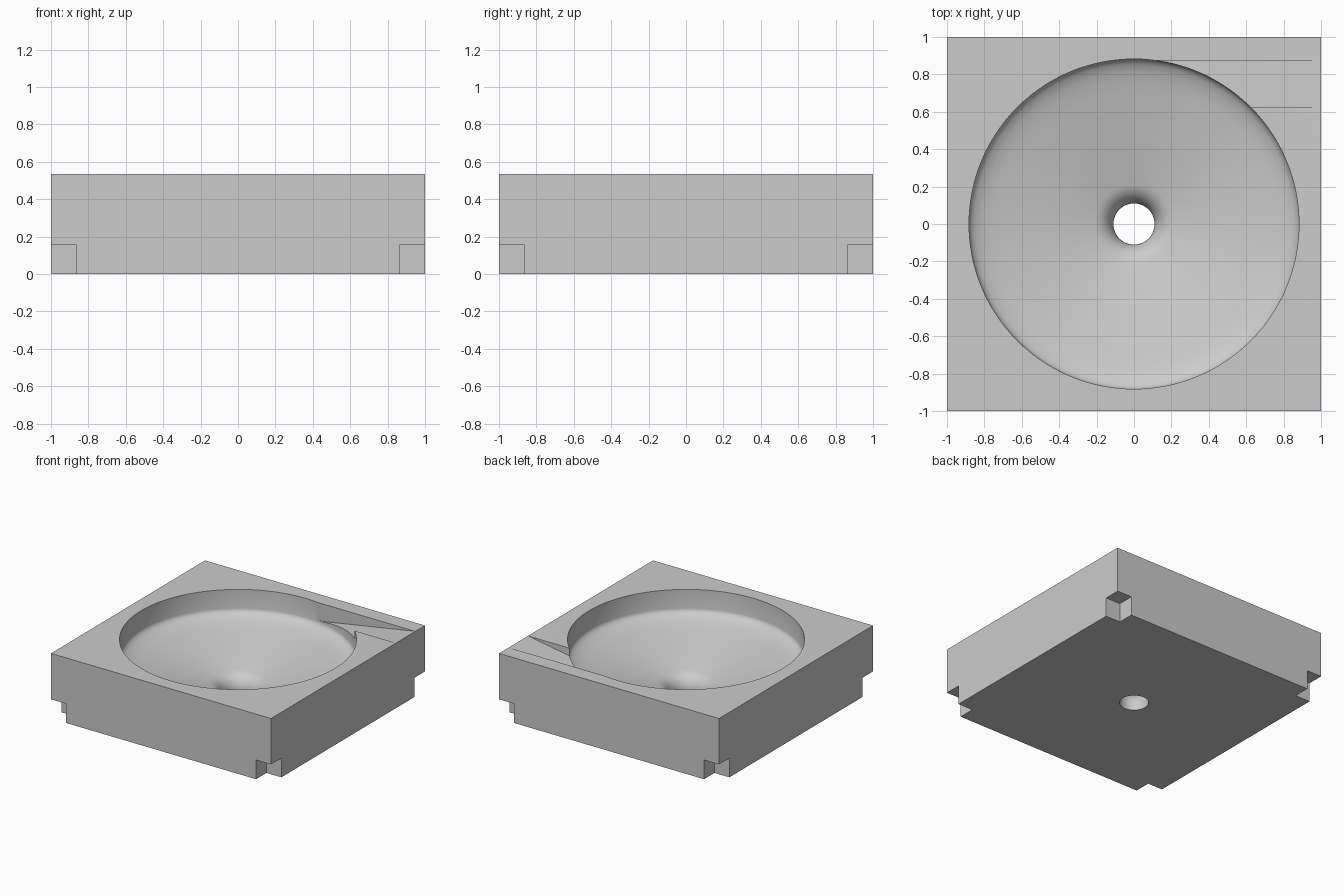
import bpy, bmesh, math

TOP = 0.535

if "Cube" in bpy.data.objects:
    bpy.data.objects.remove(bpy.data.objects["Cube"], do_unlink=True)

grey = bpy.data.materials.new("plain grey")
grey.use_nodes = True
grey.diffuse_color = (0.6, 0.6, 0.6, 1)
grey.node_tree.nodes["Principled BSDF"].inputs["Base Color"].default_value = (0.6, 0.6, 0.6, 1)


def finish(name, bm):
    bmesh.ops.recalc_face_normals(bm, faces=bm.faces)
    mesh = bpy.data.meshes.new(name)
    bm.to_mesh(mesh)
    bm.free()
    mesh.materials.append(grey)
    obj = bpy.data.objects.new(name, mesh)
    bpy.context.collection.objects.link(obj)
    return obj


def box(name, lo, hi):
    bm = bmesh.new()
    bmesh.ops.create_cube(bm, size=1)
    for v in bm.verts:
        v.co = [(a + b) / 2 + c * (b - a) for a, b, c in zip(lo, hi, v.co)]
    return finish(name, bm)


def lathe(name, profile, sides=128):
    bm = bmesh.new()
    rings = [[bm.verts.new((r * math.cos(2 * math.pi * i / sides),
                            r * math.sin(2 * math.pi * i / sides), z))
              for i in range(sides)] for r, z in profile]
    for a, b in zip(rings, rings[1:]):
        for i in range(sides):
            j = (i + 1) % sides
            bm.faces.new((a[i], a[j], b[j], b[i]))
    bm.faces.new(rings[0])
    bm.faces.new(rings[-1])
    return finish(name, bm)


def prism(name, profile, y0, y1):
    bm = bmesh.new()
    face = bm.faces.new([bm.verts.new((x, y0, z)) for x, z in profile])
    out = bmesh.ops.extrude_face_region(bm, geom=[face])
    for v in out["geom"]:
        if isinstance(v, bmesh.types.BMVert):
            v.co.y = y1
    return finish(name, bm)


def cut(target, cutter):
    cutter.hide_render = True
    mod = target.modifiers.new("cut", "BOOLEAN")
    mod.operation = "DIFFERENCE"
    mod.solver = "EXACT"
    mod.object = cutter
    bpy.context.view_layer.objects.active = target
    bpy.ops.object.modifier_apply(modifier=mod.name)
    bpy.data.objects.remove(cutter, do_unlink=True)


# Square body
body = box("funnel_block", (-1, -1, 0), (1, 1, TOP))

# Bowl: straight wall, curved outer floor, even slope, rounded lip into the drain
profile = [(0.882, 0.7), (0.882, 0.38), (0.879, 0.367), (0.871, 0.354), (0.852, 0.339),
           (0.812, 0.321), (0.762, 0.306), (0.70, 0.292), (0.46, 0.239)]
HOLE, LIP, SLOPE = 0.11, 0.13, math.atan(0.22)
lip_start = HOLE + LIP * (1 - math.sin(SLOPE))
lip_centre = 0.292 - 0.22 * (0.70 - lip_start) - LIP * math.cos(SLOPE)
STEPS = 12
for i in range(STEPS + 1):
    a = SLOPE + (math.pi / 2 - SLOPE) * i / STEPS
    profile.append((HOLE + LIP * (1 - math.sin(a)), lip_centre + LIP * math.cos(a)))
profile.append((HOLE, -0.1))
cut(body, lathe("bowl_cutter", profile))

# Sloping entry ramp running tangentially into the bowl from the side edge
ramp = [(0.998, TOP), (0.998, 0.7), (0.08, 0.7), (0.08, 0.378)]
cut(body, prism("ramp_cutter", ramp, 0.623, 0.874))

# Square notches under the four corners
for sx in (-1, 1):
    for sy in (-1, 1):
        xs = sorted((sx * 0.865, sx * 1.2))
        ys = sorted((sy * 0.865, sy * 1.2))
        cut(body, box("notch_cutter", (xs[0], ys[0], -0.2), (xs[1], ys[1], 0.158)))

# Smooth bowl, crisp edges
bpy.ops.object.select_all(action="DESELECT")
body.select_set(True)
bpy.context.view_layer.objects.active = body
bpy.ops.object.shade_smooth_by_angle(angle=math.radians(32))
